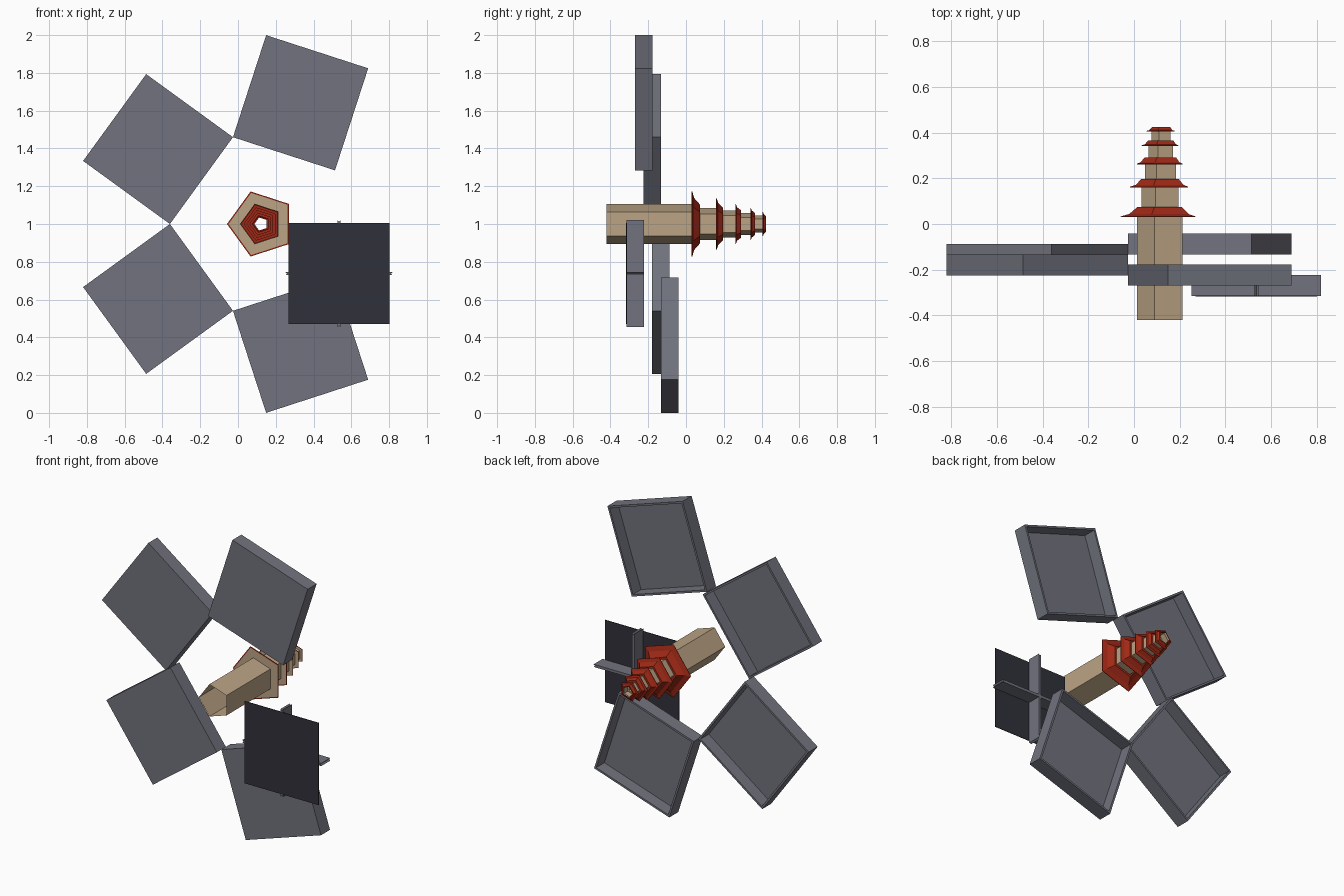
import bpy, bmesh, math
from mathutils import Matrix, Vector

if "Cube" in bpy.data.objects:
    bpy.data.objects.remove(bpy.data.objects["Cube"])

CX, CZ = 0.1227, 1.0        # axis of the five-sided layout
S = 0.568                   # side of a panel tray
D = 0.092                   # depth of a tray
T = 0.0175                  # thickness of a tray wall


def material(name, rgb):
    m = bpy.data.materials.new(name)
    m.diffuse_color = (*rgb, 1)
    m.use_nodes = True
    m.node_tree.nodes["Principled BSDF"].inputs["Base Color"].default_value = m.diffuse_color
    return m


GREY = material("slate grey", (0.165, 0.17, 0.205))
DARK = material("dark charcoal", (0.03, 0.031, 0.042))
BEIGE = material("warm beige", (0.50, 0.37, 0.235))
RED = material("roof red", (0.35, 0.022, 0.008))


def finish(name, bm, mats):
    me = bpy.data.meshes.new(name)
    bm.to_mesh(me)
    bm.free()
    for m in mats:
        me.materials.append(m)
    ob = bpy.data.objects.new(name, me)
    bpy.context.collection.objects.link(ob)
    return ob


def box(sx, sy, sz):
    bm = bmesh.new()
    bmesh.ops.create_cube(bm, size=1, matrix=Matrix.Diagonal((sx, sy, sz, 1)))
    return bm


def loft(name, rings, mats, seg_mats=None):
    """Open five-sided surface through (radius, y) rings around the axis."""
    bm = bmesh.new()
    rows = []
    for r, y in rings:
        rows.append([bm.verts.new((CX + r * math.cos(a), y, CZ + r * math.sin(a)))
                     for a in (math.pi + k * math.tau / 5 for k in range(5))])
    for i, (a, b) in enumerate(zip(rows, rows[1:])):
        for k in range(5):
            n = (k + 1) % 5
            f = bm.faces.new((a[k], b[k], b[n], a[n]))
            f.material_index = seg_mats[i] if seg_mats else 0
    return finish(name, bm, mats)


# four square trays, open to the back, stepping forward around the pentagon
for i in range(4):
    ang = math.radians(288 - 72 * i)
    bm = box(S, D, S)
    back = max(bm.faces, key=lambda f: f.calc_center_median().y)
    bmesh.ops.inset_region(bm, faces=[back], thickness=T)
    ex = bmesh.ops.extrude_discrete_faces(bm, faces=[back])
    for v in ex["faces"][0].verts:
        v.co.y = -D / 2 + 0.008
    ob = finish(f"panel_tray_{i + 1}", bm, [GREY])
    dist = S / (2 * math.tan(math.pi / 5)) + S / 2
    ob.matrix_world = Matrix.Translation(
        (CX + dist * math.cos(ang), -0.087 - 0.0457 * i, CZ + dist * math.sin(ang))
    ) @ Matrix.Rotation(-ang, 4, 'Y')

# loose fifth panel: a dark plate in front of two crossed walls
PC = Vector((0.535, -0.269, 0.7375))
plate = finish("loose_plate", box(S - 2 * T, 0.004, S - 2 * T), [DARK])
plate.location = PC + Vector((0, -D / 2, 0))
for name, turn in (("upright_wall", 0), ("level_wall", math.pi / 2)):
    bm = bmesh.new()
    h, w = S / 2, T / 2
    outline = [(-w, -h), (0, w - h), (w, -h), (w, h), (0, h - w), (-w, h)]
    f = bm.faces.new([bm.verts.new((x, -D / 2, z)) for x, z in outline])
    ex = bmesh.ops.extrude_face_region(bm, geom=[f])
    bmesh.ops.translate(bm, vec=(0, D, 0),
                        verts=[g for g in ex["geom"] if isinstance(g, bmesh.types.BMVert)])
    bmesh.ops.recalc_face_normals(bm, faces=bm.faces)
    ob = finish(name, bm, [GREY])
    ob.location = PC
    ob.rotation_euler.y = turn

# tower lying along y: tier radius, eave radius, eave y, roof top radius, roof top y
TIERS = [(0.110, 0.181, 0.030, 0.107, 0.075),
         (0.090, 0.141, 0.160, 0.090, 0.197),
         (0.075, 0.110, 0.261, 0.076, 0.292),
         (0.060, 0.089, 0.341, 0.061, 0.366),
         (0.046, 0.067, 0.405, 0.044, 0.424)]
start = -0.42
for i, (r, eave, y0, top, y1) in enumerate(TIERS):
    hole = TIERS[i + 1][0] if i < 4 else 0.036
    loft(f"tower_tier_{i + 1}", [(r, start), (r, y0)], [BEIGE])
    # beige soffit, red rim, flared slope and top ring
    mid = top + (eave - top) * 0.5
    loft(f"tower_roof_{i + 1}",
         [(r, y0), (eave * 0.955, y0), (eave, y0), (eave, y0 + 0.003),
          (mid, y0 + (y1 - y0) * 0.3), (top, y1), (hole, y1)],
         [BEIGE, RED], [0, 1, 1, 1, 1, 1])
    start = y1
